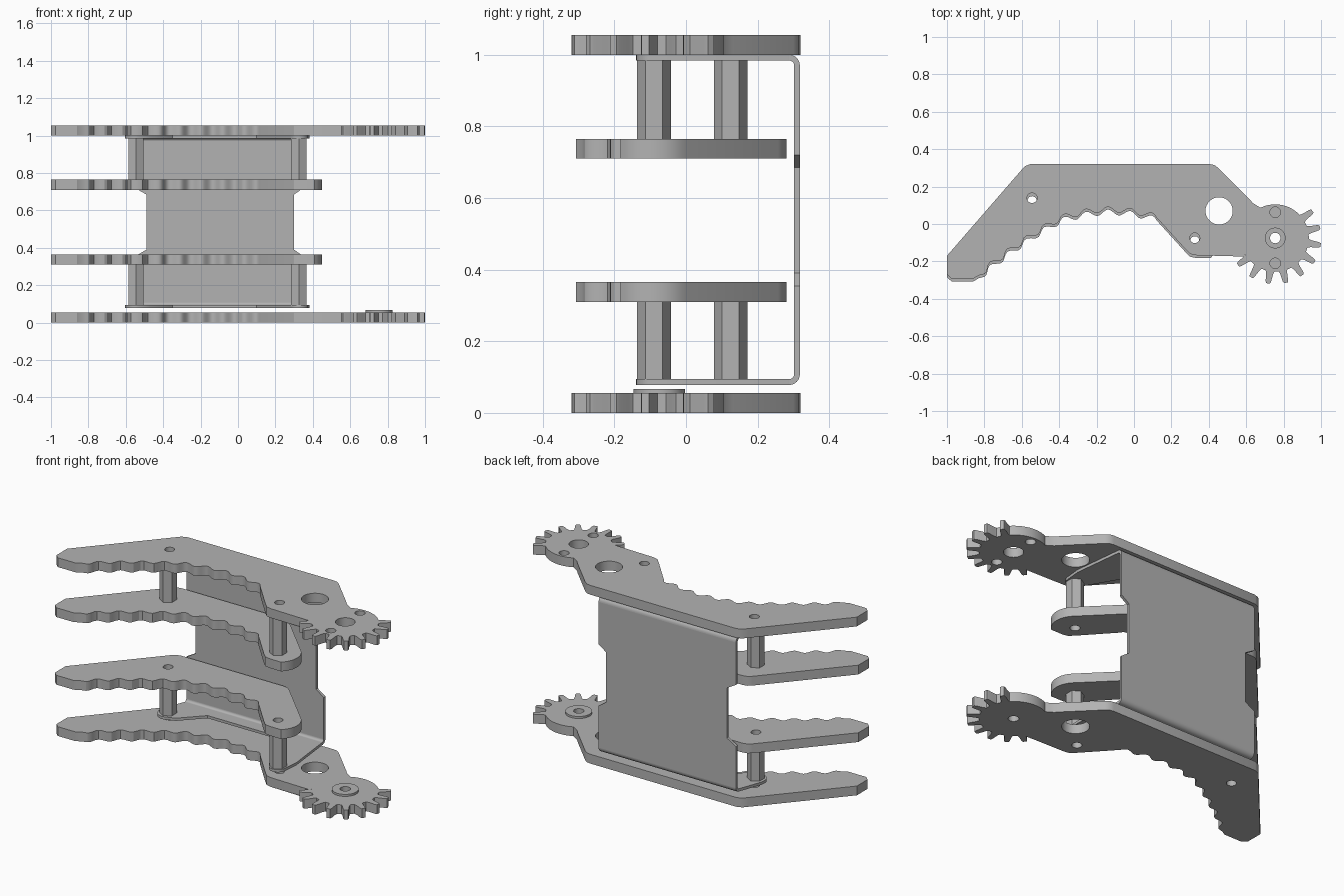
import bpy, bmesh
from math import sin, cos, pi, radians
from mathutils import Matrix, Vector

cube = bpy.data.objects.get("Cube")
if cube:
    bpy.data.objects.remove(cube, do_unlink=True)

grey = bpy.data.materials.new("plain_grey")
grey.use_nodes = True
grey.diffuse_color = (0.45, 0.45, 0.45, 1)
grey.node_tree.nodes["Principled BSDF"].inputs["Base Color"].default_value = (0.45, 0.45, 0.45, 1)


def arc(cx, cy, r, a0, a1, n):
    """Points on an arc, angles in degrees."""
    return [(cx + r * cos(radians(a0 + (a1 - a0) * i / n)),
             cy + r * sin(radians(a0 + (a1 - a0) * i / n))) for i in range(n + 1)]


def plate(name, outline, holes, z0, z1, matrix=Matrix()):
    """Extrude a flat outline with round holes (x, y, radius) from z0 to z1."""
    curve = bpy.data.curves.new(name, 'CURVE')
    curve.dimensions = '2D'
    curve.fill_mode = 'BOTH'
    curve.extrude = (z1 - z0) / 2
    for pts in [outline] + [arc(x, y, r, 0, 360, 28)[:-1] for x, y, r in holes]:
        spline = curve.splines.new('POLY')
        spline.points.add(len(pts) - 1)
        for p, (x, y) in zip(spline.points, pts):
            p.co = (x, y, 0, 1)
        spline.use_cyclic_u = True
    temp = bpy.data.objects.new(name + "_curve", curve)
    bpy.context.collection.objects.link(temp)
    graph = bpy.context.evaluated_depsgraph_get()
    mesh = bpy.data.meshes.new_from_object(temp.evaluated_get(graph))
    bpy.data.objects.remove(temp, do_unlink=True)
    bm = bmesh.new()
    bm.from_mesh(mesh)
    bmesh.ops.remove_doubles(bm, verts=bm.verts, dist=1e-5)
    bm.transform(matrix @ Matrix.Translation((0, 0, (z0 + z1) / 2)))
    bmesh.ops.recalc_face_normals(bm, faces=bm.faces)
    bm.to_mesh(mesh)
    bm.free()
    mesh.materials.clear()
    mesh.materials.append(grey)
    obj = bpy.data.objects.new(name, mesh)
    bpy.context.collection.objects.link(obj)
    bpy.ops.object.select_all(action='DESELECT')
    obj.select_set(True)
    bpy.context.view_layer.objects.active = obj
    bpy.ops.object.shade_smooth_by_angle(angle=radians(30))
    return obj


def wavy_grip():
    """Scalloped gripping edge, running from the hinge side to the tip."""
    keys = [Vector(p) for p in ((0.24, -0.04), (0.12, 0.035), (-0.03, 0.07), (-0.17, 0.075),
                                (-0.3, 0.055), (-0.42, 0.015), (-0.64, -0.125),
                                (-0.83, -0.275), (-0.95, -0.4))]
    path = []
    for a, b, c, d in zip(keys, keys[1:], keys[2:], keys[3:]):
        for i in range(60):
            t = i / 60
            path.append(0.5 * (2 * b + (c - a) * t + (2 * a - 5 * b + 4 * c - d) * t * t
                               + (3 * b - a - 3 * c + d) * t ** 3))
    length = sum((q - p).length for p, q in zip(path, path[1:]))
    pts, run = [], 0
    for i, (p, q) in enumerate(zip(path, path[1:])):
        step = q - p
        normal = Vector((step.y, -step.x)).normalized()
        if i % 4 == 0:
            off = 0.015 * sin(2 * pi * 9 * run / length)
            pts.append(tuple(p + normal * off))
        run += step.length
    return pts


# Shared jaw edges
grip = wavy_grip()
tip = [(-0.83, -0.275), (-0.86, -0.293), (-0.975, -0.293), (-1, -0.27), (-1, -0.17)]
elbow = [(0.33, -0.167), (0.3, -0.16), (0.27, -0.13)]
HL, HR = (-0.545, 0.139), (0.325, -0.075)
GX, GY = 0.755, -0.075

# Gear sector with nine teeth, going anticlockwise
gear = []
for k in range(9):
    mid = -144 + 22.5 * k
    for da, r in ((-7.5, 0.18), (-5.5, 0.195), (-3.6, 0.235), (-2.4, 0.246),
                  (2.4, 0.246), (3.6, 0.235), (5.5, 0.195), (7.5, 0.18)):
        a = radians(mid + da)
        gear.append((GX + r * cos(a), GY + r * sin(a)))
gear += arc(GX, GY, 0.18, 48, 116, 14)

outer = (elbow + grip + tip
         + [(-0.605, 0.285), (-0.585, 0.308), (-0.555, 0.32), (0.405, 0.32), (0.43, 0.315), (0.45, 0.3),
            (0.62, 0.13), (0.635, 0.112), (0.655, 0.1)]
         + gear[::-1] + [(0.595, -0.167)])
shared_holes = [(*HL, 0.027), (*HR, 0.027), (0.455, 0.07, 0.073)]
plate("lower_outer_jaw", outer, shared_holes + [(GX, GY, 0.028)], 0, 0.055)
plate("upper_outer_jaw", outer, shared_holes + [(GX, GY, 0.053), (GX, GY + 0.138, 0.028),
                                                (GX, GY - 0.135, 0.028)], 1.0, 1.055)
plate("hinge_washer", arc(GX, GY, 0.072, 0, 360, 40)[:-1], [(GX, GY, 0.028)], 0.055, 0.067)

# Inner fingers, set slightly forward
SHIFT = -0.0145
forward = Matrix.Translation((0, SHIFT, 0))
inner = (elbow + grip + tip
         + [(-0.615, 0.272), (-0.595, 0.289), (-0.565, 0.295), (0.1, 0.295), (0.13, 0.29), (0.155, 0.272)]
         + arc(*HR, 0.125, 45, -48, 12))
for name, z in (("lower_inner_finger", 0.31), ("upper_inner_finger", 0.71)):
    plate(name, inner, [(*HL, 0.027), (*HR, 0.027)], z, z + 0.055, forward)

# Hexagonal standoffs
for side, (x, y) in (("right", HL), ("left", HR)):
    for level, z0, z1 in (("lower", 0.094, 0.31), ("upper", 0.765, 0.984)):
        plate(f"{level}_{side}_standoff", arc(x, y, 0.047, 90, 450, 6)[:-1],
              [(x, y, 0.024)], z0, z1, forward)

# Folded bracket: notched back wall, two bends, two flanges with tabs
T, XR, XL, YB, Z0, Z1, R = 0.016, -0.55, 0.35, 0.318, 0.078, 1.0, 0.03
wall = [(XR, Z0 + R), (XL, Z0 + R), (XL, 0.355), (0.3, 0.39), (0.3, 0.685), (XL, 0.72),
        (XL, Z1 - R), (XR, Z1 - R), (XR, 0.72), (-0.49, 0.685), (-0.49, 0.39), (XR, 0.355)]
plate("bracket_wall", wall, [], 0, T, Matrix.Translation((0, YB, 0)) @ Matrix.Rotation(pi / 2, 4, 'X'))

along_x = Matrix(((0, 0, 1, 0), (1, 0, 0, 0), (0, 1, 0, 0), (0, 0, 0, 1)))
for name, cz, a in (("lower_bend", Z0 + R, -90), ("upper_bend", Z1 - R, 0)):
    ring = arc(YB - R, cz, R, a, a + 90, 8) + arc(YB - R, cz, R - T, a + 90, a, 8)
    plate(name, ring, [], XR, XL, along_x)

lx, ly, rx, ry = HL[0], HL[1] + SHIFT, HR[0], HR[1] + SHIFT
flange = ([(XL, YB - R), (XR, YB - R), (-0.6, 0.15)]
          + arc(lx, ly, 0.058, 180, 280, 8) + [(-0.47, 0.09), (-0.35, 0.215), (0.06, 0.215), (0.1, 0.2)]
          + arc(rx, ry, 0.05, 205, 360, 10) + [(0.383, 0.0)])
for name, z in (("lower_flange", Z0), ("upper_flange", Z1 - T)):
    plate(name, flange, [(lx, ly, 0.024), (rx, ry, 0.024)], z, z + T)
